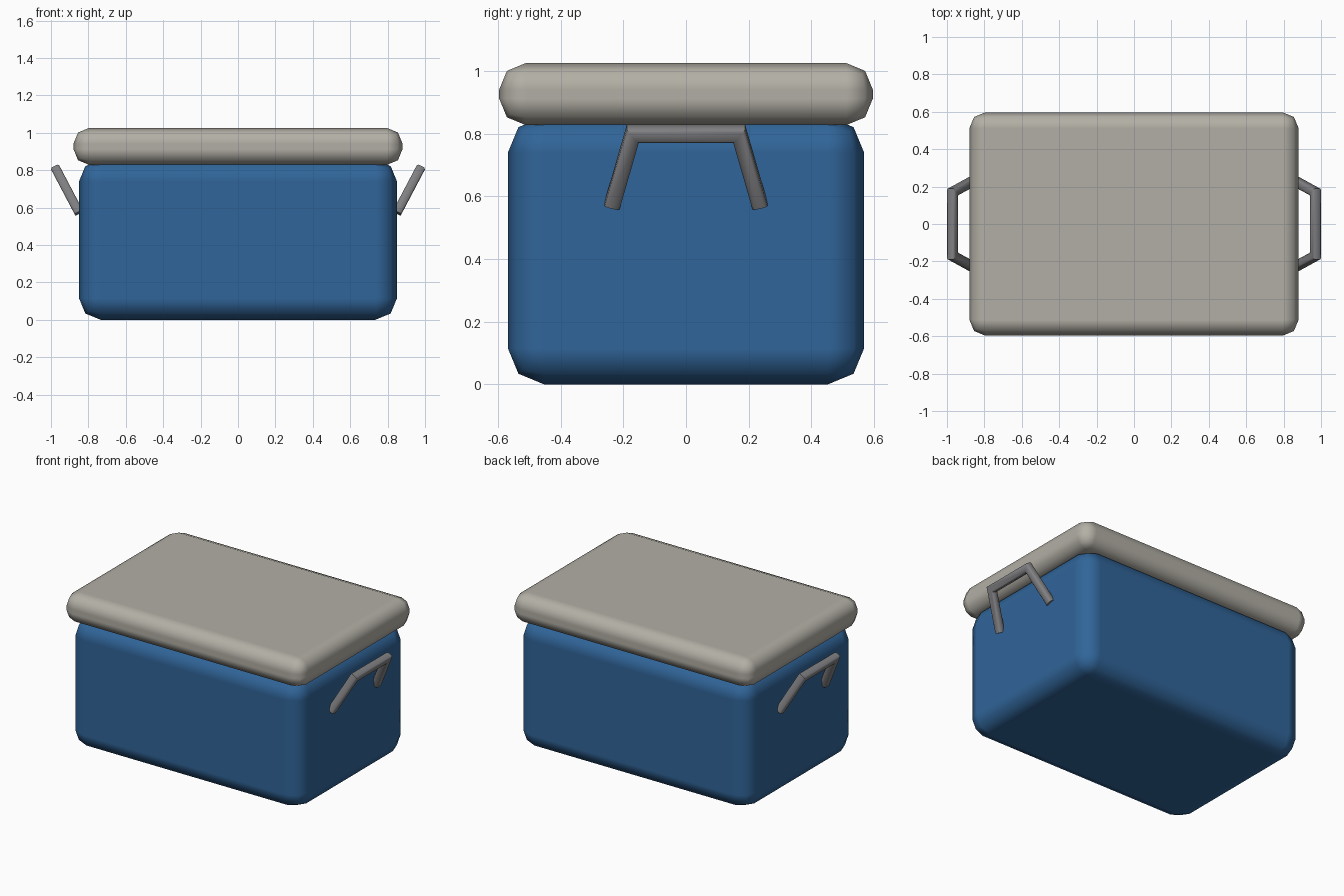
import bpy
import bmesh
from mathutils import Vector

if "Cube" in bpy.data.objects:
    bpy.data.objects.remove(bpy.data.objects["Cube"])


def material(name, color):
    m = bpy.data.materials.new(name)
    m.diffuse_color = (*color, 1)
    m.use_nodes = True
    m.node_tree.nodes["Principled BSDF"].inputs["Base Color"].default_value = m.diffuse_color
    return m


def finish(bm, name, mat):
    bmesh.ops.recalc_face_normals(bm, faces=bm.faces)
    me = bpy.data.meshes.new(name)
    bm.to_mesh(me)
    bm.free()
    me.materials.append(mat)
    ob = bpy.data.objects.new(name, me)
    bpy.context.collection.objects.link(ob)
    return ob


def rounded_box(name, size, z0, radius, mat):
    bm = bmesh.new()
    bmesh.ops.create_cube(bm, size=1)
    bmesh.ops.scale(bm, vec=size, verts=bm.verts)
    bmesh.ops.translate(bm, vec=(0, 0, z0 + size[2] / 2), verts=bm.verts)
    for f in bm.faces:
        f.smooth = True
    ob = finish(bm, name, mat)
    bev = ob.modifiers.new("rounding", 'BEVEL')
    bev.width = radius
    bev.segments = 2
    bev.limit_method = 'NONE'
    bev.harden_normals = True
    return ob


def handle(name, side, mat):
    # flat bracket path, tilted outwards, swept with a soft square section
    path = [Vector(p) for p in ((0.85, -0.236, 0.572), (0.97, -0.17, 0.80),
                                (0.97, 0.17, 0.80), (0.85, 0.236, 0.572))]
    normal = (path[2] - path[1]).cross(path[0] - path[1]).normalized()
    h, c = 0.0245, 0.016
    section = [(h, -c), (h, c), (c, h), (-c, h), (-h, c), (-h, -c), (-c, -h), (c, -h)]
    bm = bmesh.new()
    rings = []
    for i, p in enumerate(path):
        t_in = (p - path[max(i - 1, 0)]).normalized()
        t_out = (path[min(i + 1, 3)] - p).normalized()
        t = (t_in + t_out).normalized()
        across = t.cross(normal)
        miter = 1 / t.dot(t_out if i < 3 else t_in)
        ring = []
        for a, b in section:
            v = p + normal * a + across * b * miter
            ring.append(bm.verts.new((v.x * side, v.y, v.z)))
        rings.append(ring)
    n = len(section)
    for r0, r1 in zip(rings, rings[1:]):
        for k in range(n):
            f = bm.faces.new((r0[k], r0[(k + 1) % n], r1[(k + 1) % n], r1[k]))
            f.smooth = True
    bm.faces.new(rings[0])
    bm.faces.new(rings[-1])
    ob = finish(bm, name, mat)
    bpy.ops.object.select_all(action='DESELECT')
    ob.select_set(True)
    bpy.context.view_layer.objects.active = ob
    bpy.ops.object.shade_smooth_by_angle(angle=0.85)


blue = material("blue_plastic", (0.03, 0.13, 0.32))
cream = material("warm_grey_plastic", (0.45, 0.43, 0.38))
grey = material("grey_metal", (0.22, 0.22, 0.23))

# storage body and overhanging lid
rounded_box("body", (1.70, 1.138, 0.855), 0.0, 0.115, blue)
rounded_box("lid", (1.76, 1.194, 0.198), 0.828, 0.085, cream)

# carry handles on both ends
handle("right_handle", 1, grey)
handle("left_handle", -1, grey)
